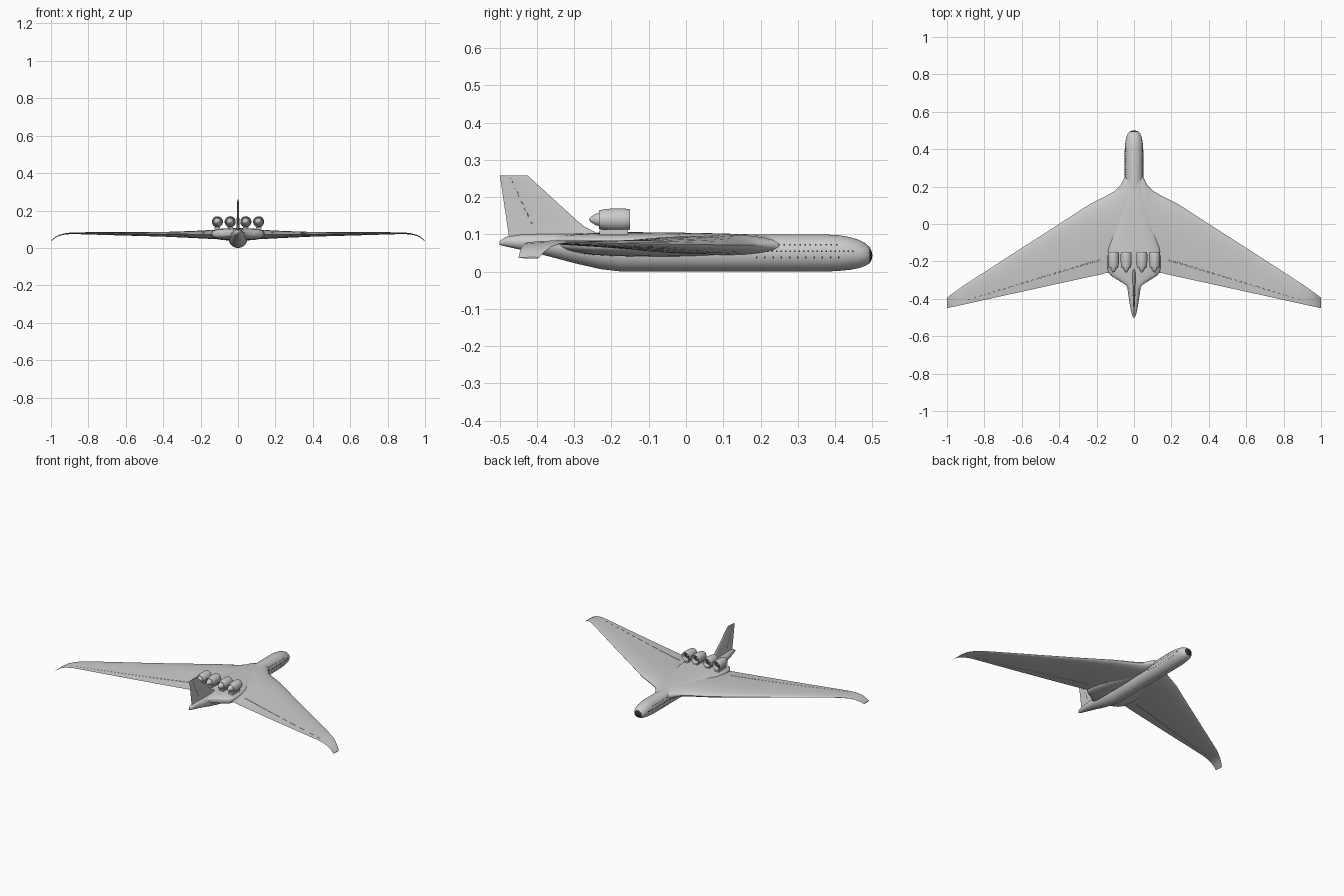
import bpy, bmesh, math

if "Cube" in bpy.data.objects:
    bpy.data.objects.remove(bpy.data.objects["Cube"])

dark = bpy.data.materials.new("dark_glass")
dark.diffuse_color = (0.03, 0.03, 0.035, 1)
dark.use_nodes = True
dark.node_tree.nodes["Principled BSDF"].inputs["Base Color"].default_value = dark.diffuse_color


def finish(name, bm, mat=None, angle=35):
    bmesh.ops.recalc_face_normals(bm, faces=bm.faces)
    me = bpy.data.meshes.new(name)
    bm.to_mesh(me)
    bm.free()
    ob = bpy.data.objects.new(name, me)
    bpy.context.collection.objects.link(ob)
    if mat:
        me.materials.append(mat)
    bpy.ops.object.select_all(action='DESELECT')
    ob.select_set(True)
    bpy.context.view_layer.objects.active = ob
    bpy.ops.object.shade_smooth_by_angle(angle=math.radians(angle))
    return ob


def skin(bm, rings, cap=True):
    vs = [[bm.verts.new(p) for p in r] for r in rings]
    n = len(vs[0])
    for a, b in zip(vs, vs[1:]):
        for i in range(n):
            bm.faces.new((a[i], a[(i + 1) % n], b[(i + 1) % n], b[i]))
    if cap:
        bm.faces.new(vs[0])
        bm.faces.new(vs[-1])


def box(bm, c, s):
    vs = bmesh.ops.create_cube(bm, size=1)['verts']
    for v in vs:
        v.co = [c[i] + v.co[i] * s[i] for i in range(3)]


def oval(y, w, z0, z1, power=2, n=40):
    pts = []
    for i in range(n):
        a = 2 * math.pi * i / n
        c, s = math.cos(a), math.sin(a)
        pts.append((w * math.copysign(abs(c) ** (2 / power), c), y,
                    (z0 + z1) / 2 + (z1 - z0) / 2 * math.copysign(abs(s) ** (2 / power), s)))
    return pts


def airfoil(lead, trail, thick, hinge, groove):
    """Closed section as (y, offset); a narrow groove marks the hinge line."""
    def half(f):
        return thick * 5 * (0.2969 * math.sqrt(f) - 0.126 * f - 0.3516 * f * f
                            + 0.2843 * f ** 3 - 0.1036 * f ** 4)
    e = 0.008
    fr = [0.006, 0.03, 0.08, 0.16, 0.28, 0.42, 0.54, hinge - e, hinge - e * .8,
          hinge + e * .8, hinge + e, 0.93, 1]
    up = []
    for i, f in enumerate(fr):
        h = half(f) * (0.8 if groove and i in (8, 9) else 1)
        up.append((lead + (trail - lead) * f, h))
    return [(lead, 0)] + up + [(y, -h) for y, h in reversed(up[:-1])]


# fuselage: y, half width, bottom, top
body = [(-.5, .004, .072, .082), (-.485, .011, .068, .093), (-.44, .021, .058, .1),
        (-.375, .031, .043, .102), (-.3, .04, .023, .103), (-.23, .047, .007, .103),
        (-.17, .05, 0, .103), (0, .05, 0, .102), (.2, .05, 0, .1), (.37, .05, 0, .1),
        (.41, .049, .002, .098), (.44, .046, .005, .093), (.465, .041, .01, .085),
        (.482, .034, .016, .076), (.492, .026, .022, .067), (.498, .015, .031, .055),
        (.5, .004, .041, .046)]
bm = bmesh.new()
skin(bm, [oval(*s) for s in body])
fuselage = finish("fuselage", bm)
fuselage.data.materials.append(None)
fuselage.data.materials.append(dark)
for p in fuselage.data.polygons:
    if p.center.y > .491:
        p.material_index = 1

# blended centre body that carries the engines
bm = bmesh.new()
skin(bm, [oval(*s, power=3) for s in (
    (.26, .035, .05, .09), (.18, .052, .046, .1), (.08, .075, .042, .103), (-.03, .108, .04, .105),
    (-.13, .14, .04, .106), (-.2, .143, .042, .106), (-.25, .14, .045, .104),
    (-.275, .125, .048, .102), (-.3, .085, .053, .1), (-.325, .045, .058, .098),
    (-.36, .02, .065, .096))])
finish("centre_body", bm)

# wing: x, leading edge, trailing edge, height, thickness
half_wing = [(.05, .25, -.26, .072, .055), (.07, .21, -.26, .072, .053), (.1, .178, -.26, .072, .05),
             (.15, .15, -.262, .072, .047), (.18, .135, -.27, .072, .044), (.185, .132, -.271, .072, .044),
             (.235, .107, -.282, .072, .038), (.4, 0, -.318, .073, .025), (.6, -.128, -.362, .075, .018),
             (.8, -.257, -.406, .078, .012), (.88, -.309, -.424, .079, .009),
             (.885, -.312, -.425, .079, .009), (.925, -.339, -.434, .075, .007),
             (.957, -.362, -.441, .067, .006), (.982, -.38, -.446, .053, .005), (1, -.395, -.45, .037, .004)]
stations = [(-s[0],) + s[1:] for s in reversed(half_wing)] + half_wing
bm = bmesh.new()
skin(bm, [[(x, y, z + h) for y, h in airfoil(le, te, t, .81, .182 < abs(x) < .883)]
          for x, le, te, z, t in stations])
finish("wing", bm)

# tail fin: z, leading edge, trailing edge, thickness
bm = bmesh.new()
skin(bm, [[(h, y, z) for y, h in airfoil(le, te, t, .66, .13 < z < .25)]
          for z, le, te, t in (
    (.085, -.2, -.474, .02), (.107, -.245, -.477, .018), (.12, -.272, -.479, .016),
    (.13, -.284, -.481, .015), (.133, -.288, -.481, .015), (.248, -.414, -.498, .008),
    (.251, -.417, -.499, .008), (.258, -.425, -.5, .007))])
finish("tail_fin", bm)

# four engines with hollow intake, fan, exhaust cone and pylon
outer = [(-.166, .004), (-.18, .008), (-.182, .023), (-.165, .0235), (-.153, .025), (-.15, .0265),
         (-.155, .0285), (-.17, .0295), (-.2, .0295), (-.22, .0275), (-.234, .0245), (-.234, .022),
         (-.225, .02), (-.232, .018), (-.243, .015), (-.257, .006), (-.26, .001)]
for k, ex in enumerate((-.11, -.042, .042, .11)):
    bm = bmesh.new()
    skin(bm, [[(ex + r * math.cos(i * math.pi / 16), y, .14 + r * math.sin(i * math.pi / 16))
               for i in range(32)] for y, r in outer])
    finish(f"engine_{k + 1}", bm)
    bm = bmesh.new()
    for i in range(16):
        a, b = i * math.pi / 8, i * math.pi / 8 + .3
        bm.faces.new([bm.verts.new((ex + r * math.cos(t), y, .14 + r * math.sin(t)))
                      for r, t, y in ((.006, a, -.174), (.023, a, -.174),
                                      (.023, b, -.179), (.006, b, -.179))])
    finish(f"fan_{k + 1}", bm, dark)
    bm = bmesh.new()
    box(bm, (ex, -.194, .106), (.03, .076, .014))
    finish(f"pylon_{k + 1}", bm)


# cabin windows in three rows on both sides
def half_width(y, z):
    for a, b in zip(body, body[1:]):
        if a[0] <= y <= b[0]:
            f = (y - a[0]) / (b[0] - a[0])
            w, lo, hi = (a[i] + f * (b[i] - a[i]) for i in (1, 2, 3))
            return w * math.sqrt(max(0, 1 - ((2 * z - lo - hi) / (hi - lo)) ** 2))


bm = bmesh.new()
for z, start, end, step in ((.072, .25, .41, .014), (.055, .22, .45, .012), (.038, .19, .42, .022)):
    for i in range(int((end - start) / step) + 1):
        y = start + i * step
        for side in (-1, 1):
            box(bm, (side * (half_width(y, z) - .0005), y, z), (.002, .004, .005))
finish("windows", bm, dark)
